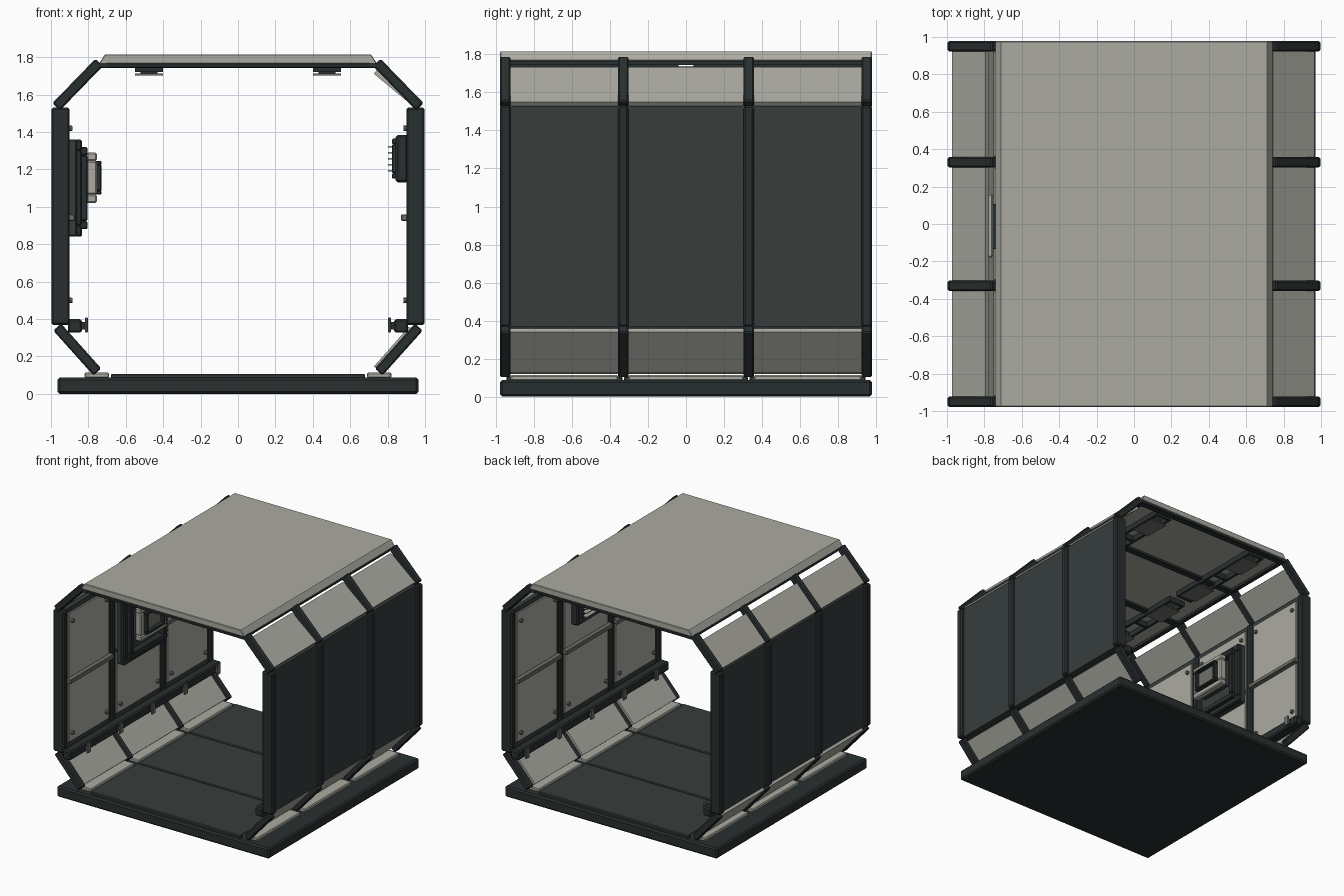
import bpy, bmesh
from math import atan2, hypot, pi
from mathutils import Matrix, Vector

cube = bpy.data.objects.get("Cube")
if cube:
    bpy.data.objects.remove(cube, do_unlink=True)


def material(name, rgb):
    m = bpy.data.materials.new(name)
    m.use_nodes = True
    m.diffuse_color = (*rgb, 1)
    node = next(n for n in m.node_tree.nodes if n.type == "BSDF_PRINCIPLED")
    node.inputs["Base Color"].default_value = (*rgb, 1)
    node.inputs["Roughness"].default_value = 0.6
    return m


LIGHT = material("pale_grey", (0.41, 0.41, 0.365))
PANEL = material("dark_panel", (0.038, 0.047, 0.046))
FRAME = material("dark_frame", (0.022, 0.028, 0.029))
GREY = material("mid_grey", (0.16, 0.16, 0.145))


def finish(name, bm, mat):
    mesh = bpy.data.meshes.new(name)
    bm.to_mesh(mesh)
    bm.free()
    mesh.materials.append(mat)
    ob = bpy.data.objects.new(name, mesh)
    bpy.context.collection.objects.link(ob)
    return ob


def box(name, x, y, z, mat, bevel=0.0):
    """Box from (min, max) pairs, with optional chamfered edges."""
    spans = [sorted(p) for p in (x, y, z)]
    size = [b - a for a, b in spans]
    mid = Vector([(a + b) / 2 for a, b in spans])
    bm = bmesh.new()
    bmesh.ops.create_cube(bm, size=1, matrix=Matrix.Translation(mid) @ Matrix.Diagonal((*size, 1)))
    if bevel:
        bmesh.ops.bevel(bm, geom=bm.edges[:], offset=bevel, segments=1, affect="EDGES")
    return finish(name, bm, mat)


def slanted(name, p, q, thick, y, mat, bevel=0.0):
    """Flat bar running from p to q in the xz plane."""
    dx, dz = q[0] - p[0], q[1] - p[1]
    ob = box(name, (-hypot(dx, dz) / 2, hypot(dx, dz) / 2), y, (-thick / 2, thick / 2), mat, bevel)
    ob.data.transform(Matrix.Translation(((p[0] + q[0]) / 2, 0, (p[1] + q[1]) / 2))
                      @ Matrix.Rotation(-atan2(dz, dx), 4, "Y"))
    return ob


def bolt(name, x, y, z, radius, depth, mat):
    bm = bmesh.new()
    bmesh.ops.create_cone(bm, cap_ends=True, segments=10, radius1=radius, radius2=radius * 0.8,
                          depth=depth, matrix=Matrix.Translation((x, y, z)) @ Matrix.Rotation(pi / 2, 4, "Y"))
    return finish(name, bm, mat)


def ring(name, x, y, z, width, mat, bevel=0.0):
    """Rectangular frame lying against a side wall."""
    box(name + "_bottom", x, y, (z[0], z[0] + width), mat, bevel)
    box(name + "_top", x, y, (z[1] - width, z[1]), mat, bevel)
    for part, a, b in (("_front", y[0], y[0] + width), ("_back", y[1] - width, y[1])):
        box(name + part, x, (a, b), (z[0] + width, z[1] - width), mat, bevel)


RIBS = (-0.95, -0.33, 0.33, 0.95)
HALF = 0.028
BAYS = [(a + HALF, b - HALF) for a, b in zip(RIBS, RIBS[1:])]
LENGTH = (-0.978, 0.978)

# Floor slab and deck plates
box("floor_slab", (-0.965, 0.965), LENGTH, (0, 0.087), FRAME, 0.012)
for a, b in BAYS:
    box("floor_plate", (-0.68, 0.68), (a - 0.023, b + 0.023), (0.08, 0.106), PANEL, 0.006)

# Roof skin with chamfered sides
roof = box("roof_skin", (-0.74, 0.74), LENGTH, (1.766, 1.815), LIGHT, 0.004)
for v in roof.data.vertices:
    if v.co.z > 1.8:
        v.co.x *= 0.965

# Cross frames
for yc in RIBS:
    span = (yc - HALF, yc + HALF)
    box("roof_rib", (-0.75, 0.75), span, (1.742, 1.768), FRAME, 0.005)
    for s in (-1, 1):
        box("wall_rib", (s * 0.9, s * 0.998), span, (0.368, 1.53), FRAME, 0.01)
        slanted("upper_rib", (s * 0.972, 1.535), (s * 0.742, 1.772), 0.056, span, FRAME, 0.008)
        slanted("lower_rib", (s * 0.967, 0.357), (s * 0.752, 0.117), 0.056, span, FRAME, 0.008)

for s in (-1, 1):
    # Long edge beams and equipment rail
    box("roof_edge_beam", (s * 0.7, s * 0.735), LENGTH, (1.744, 1.768), FRAME)
    box("equipment_rail", (s * 0.835, s * 0.91), LENGTH, (0.327, 0.4), FRAME, 0.01)
    for i in range(5):
        y = (i - 2) * 0.42 + 0.06
        box("rail_clip_stem", (s * 0.815, s * 0.84), (y - 0.015, y + 0.015), (0.345, 0.385), FRAME)
        box("rail_clip_plate", (s * 0.803, s * 0.818), (y - 0.022, y + 0.022), (0.327, 0.408), GREY, 0.004)

    for i, (a, b) in enumerate(BAYS):
        # Side wall cladding, inside and out
        box("wall_panel", (s * 0.917, s * 0.97), (a, b), (0.368, 1.528), PANEL)
        for z in ((0.43, 0.925), (0.96, 1.49)):
            box("inner_wall_panel", (s * 0.904, s * 0.92), (a + 0.02, b - 0.02), z, LIGHT, 0.004)
        if s > 0 or i != 1:
            box("wall_strip", (s * 0.872, s * 0.918), (a, b), (0.925, 0.96), GREY, 0.005)
        for y in (a + 0.06, b - 0.06):
            for z in (0.5, 1.42):
                bolt("panel_bolt", s * 0.895, y, z, 0.017, 0.02, GREY)

        # Sloping panels; one side sits a little further inward
        if s > 0:
            upper = (0.955, 1.54), (0.735, 1.722)
            lower = (0.925, 0.35), (0.737, 0.137)
        else:
            upper = (-0.963, 1.54), (-0.785, 1.728)
            lower = (-0.955, 0.345), (-0.76, 0.128)
        slanted("upper_panel", *upper, 0.028, (a, b), LIGHT)
        slanted("lower_panel", *lower, 0.028, (a, b), LIGHT)
        box("floor_trim", (s * 0.69, s * 0.82), (a, b), (0.085, 0.113), LIGHT, 0.006)

    # Ceiling lamps
    for a, b in ((-0.93, -0.04), (0.04, 0.93)):
        for side in (0.4, 0.53):
            box("lamp_side", (s * side, s * (side + 0.02)), (a, b), (1.722, 1.766), FRAME)
        for y in (a, (a + b) / 2 - 0.01, b - 0.02):
            box("lamp_cross", (s * 0.42, s * 0.53), (y, y + 0.02), (1.722, 1.766), FRAME)
        for y in (a + 0.17, b - 0.17):
            box("lamp_cover", (s * 0.4, s * 0.55), (y - 0.11, y + 0.11), (1.703, 1.712), GREY)
            box("lamp_stem", (s * 0.43, s * 0.52), (y - 0.08, y + 0.08), (1.71, 1.766), FRAME)

# Display cabinet on one wall
box("cabinet_back", (-0.91, -0.86), (-0.28, 0.28), (0.84, 1.36), PANEL, 0.008)
ring("cabinet_frame", (-0.87, -0.835), (-0.28, 0.28), (0.84, 1.36), 0.06, FRAME, 0.008)
ring("cabinet_lip", (-0.87, -0.805), (-0.24, 0.24), (0.88, 1.32), 0.045, FRAME, 0.006)
box("display_mount", (-0.87, -0.79), (-0.15, 0.13), (1.04, 1.27), PANEL)
ring("display_frame", (-0.81, -0.755), (-0.18, 0.16), (1.02, 1.29), 0.045, LIGHT, 0.008)
ring("display_bezel", (-0.79, -0.73), (-0.134, 0.107), (1.065, 1.245), 0.02, FRAME, 0.004)
box("display_screen", (-0.79, -0.765), (-0.12, 0.095), (1.08, 1.23), GREY)

# Ventilation unit on the other wall
box("vent_body", (0.843, 0.91), (-0.2, 0.2), (1.13, 1.385), FRAME, 0.012)
ring("vent_rim", (0.823, 0.85), (-0.18, 0.18), (1.15, 1.365), 0.03, PANEL, 0.006)
for i in range(5):
    z = 1.19 + i * 0.032
    box("vent_slat", (0.803, 0.85), (-0.14, 0.14), (z, z + 0.008), LIGHT)
